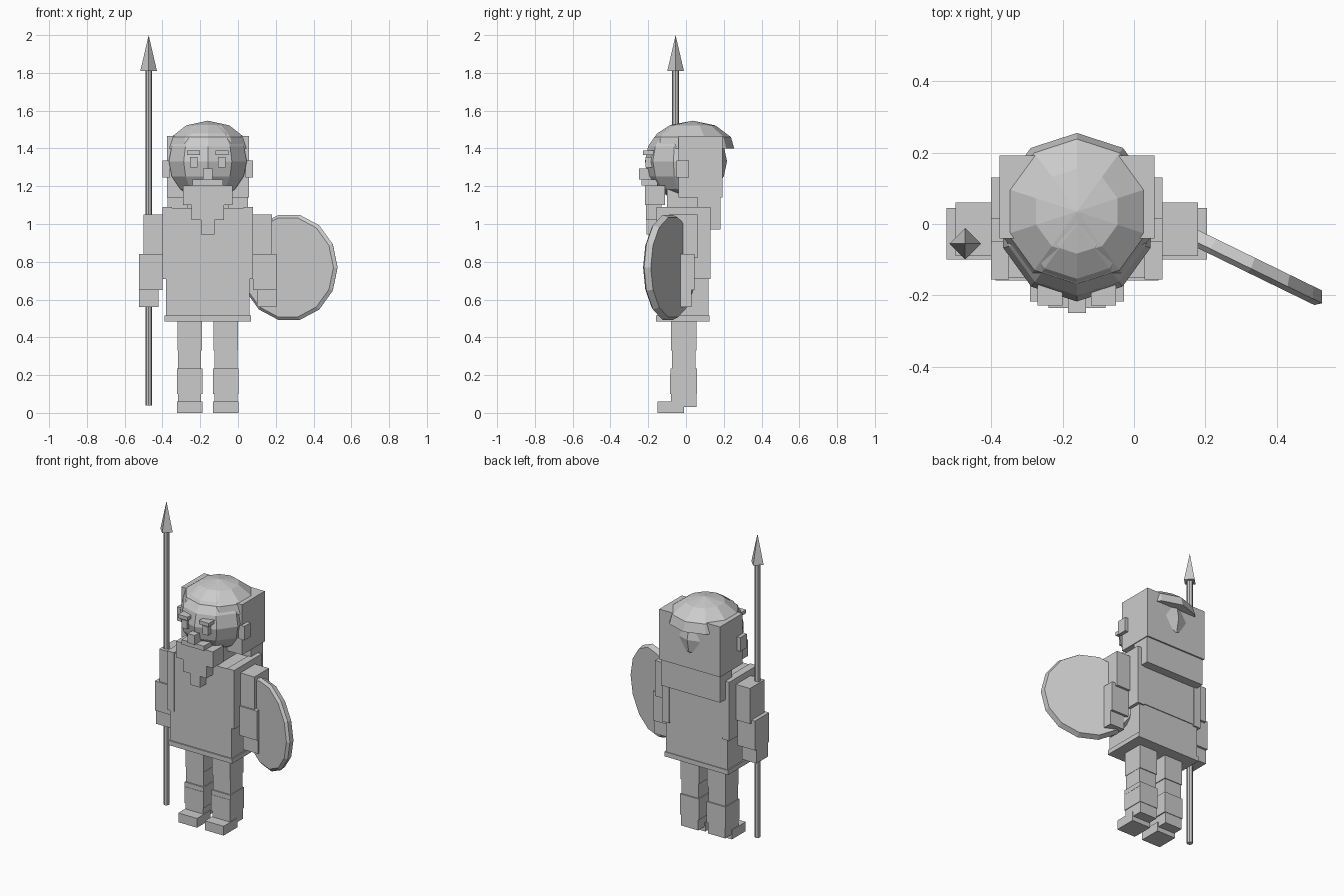
import bpy, bmesh, math
from mathutils import Matrix

if "Cube" in bpy.data.objects:
    bpy.data.objects.remove(bpy.data.objects["Cube"])

grey = bpy.data.materials.new("plain grey")
grey.diffuse_color = (0.6, 0.6, 0.6, 1)
grey.use_nodes = True
grey.node_tree.nodes["Principled BSDF"].inputs["Base Color"].default_value = grey.diffuse_color
CX = -0.16  # body centre line


def finish(bm, name):
    bmesh.ops.recalc_face_normals(bm, faces=bm.faces)
    me = bpy.data.meshes.new(name)
    bm.to_mesh(me)
    bm.free()
    me.materials.append(grey)
    ob = bpy.data.objects.new(name, me)
    bpy.context.collection.objects.link(ob)
    return ob


def box(name, x0, x1, y0, y1, z0, z1):
    bm = bmesh.new()
    m = Matrix.Translation(((x0 + x1) / 2, (y0 + y1) / 2, (z0 + z1) / 2))
    bmesh.ops.create_cube(bm, size=1, matrix=m @ Matrix.Diagonal((x1 - x0, y1 - y0, z1 - z0, 1)))
    return finish(bm, name)


def mid(name, half, *yz):
    return box(name, CX - half, CX + half, *yz)


def pair(name, a, b, *yz):
    # mirrored boxes, a..b measured outward from the body centre line
    box(name + "_left", CX + a, CX + b, *yz)
    box(name + "_right", CX - b, CX - a, *yz)


def lathe(name, profile, n, loc, turn=math.pi / 2):
    # stack of n-sided rings given as (radius, z), capped at both ends
    bm = bmesh.new()
    rings = []
    for r, z in profile:
        count = n if r > 0 else 1
        rings.append([bm.verts.new((r * math.cos(turn + math.tau * i / n),
                                    r * math.sin(turn + math.tau * i / n), z)) for i in range(count)])
    for a, b in zip(rings, rings[1:]):
        for i in range(n):
            j = (i + 1) % n
            quad = [a[i % len(a)], a[j % len(a)], b[j % len(b)], b[i % len(b)]]
            bm.faces.new(list(dict.fromkeys(quad)))
    for ring in (rings[0], rings[-1]):
        if len(ring) > 2:
            bm.faces.new(ring)
    ob = finish(bm, name)
    ob.location = loc
    return ob


# Legs with wrapped bands, and feet
pair("thigh", 0.03, 0.16, -0.08, 0.055, 0.33, 0.50)
pair("knee", 0.035, 0.158, -0.075, 0.05, 0.23, 0.335)
pair("knee_band", 0.028, 0.163, -0.083, 0.058, 0.205, 0.235)
pair("shin", 0.035, 0.158, -0.08, 0.055, 0.03, 0.21)
pair("shin_band", 0.028, 0.162, -0.085, 0.058, 0.10, 0.205)
pair("foot", 0.028, 0.162, -0.15, -0.01, 0.0, 0.06)

# Tunic
mid("skirt", 0.22, -0.15, 0.12, 0.50, 0.73)
mid("hem", 0.228, -0.158, 0.125, 0.485, 0.515)
mid("torso", 0.225, -0.15, 0.125, 0.72, 1.085)
pair("vest_side", 0.19, 0.24, -0.155, 0.13, 0.71, 1.09)

# Arms
pair("upper_arm", 0.23, 0.34, -0.09, 0.06, 0.82, 1.05)
pair("forearm", 0.24, 0.365, -0.10, 0.045, 0.65, 0.84)
pair("hand", 0.26, 0.365, -0.09, 0.03, 0.56, 0.655)

# Neck and faceted head
mid("neck", 0.11, -0.10, 0.10, 1.07, 1.20)
head = [(0.217 * math.sin(math.pi * i / 8), -0.208 * math.cos(math.pi * i / 8)) for i in range(9)]
head[0], head[-1] = (0, -0.208), (0, 0.208)
lathe("head", head, 10, (CX, 0, 1.332))

# Hair and cap
mid("hair", 0.217, -0.04, 0.192, 1.14, 1.465)
mid("hair_lower", 0.212, 0.06, 0.182, 0.97, 1.15)
lathe("cap", [(0.22, 1.40), (0.203, 1.46), (0.12, 1.522), (0, 1.547)], 10, (CX, 0.035, 0))

# Face
pair("ear", 0.20, 0.24, -0.05, 0.015, 1.245, 1.335)
pair("eye", 0.055, 0.095, -0.215, -0.15, 1.30, 1.355)
pair("brow", 0.04, 0.11, -0.228, -0.15, 1.365, 1.388)
mid("nose", 0.025, -0.25, -0.17, 1.235, 1.295)
mid("moustache", 0.08, -0.235, -0.15, 1.205, 1.235)

# Stepped beard
mid("beard_top", 0.132, -0.217, -0.11, 1.10, 1.205)
mid("beard_middle", 0.085, -0.213, -0.13, 1.02, 1.10)
mid("beard_tip", 0.035, -0.208, -0.14, 0.945, 1.03)

# Spear
lathe("spear_shaft", [(0.018, 0.04), (0.018, 1.82)], 8, (-0.473, -0.055, 0))
lathe("spear_tip", [(0.044, 1.81), (0, 2.0)], 4, (-0.473, -0.055, 0))

# Round shield with a bevelled rim, angled at the side
shield = lathe("shield", [(0.27, -0.022), (0.285, 0.01), (0.268, 0.024)], 14, (0.275, -0.088, 0.77), 0)
shield.rotation_euler = (math.pi / 2, 0, -math.radians(26))
